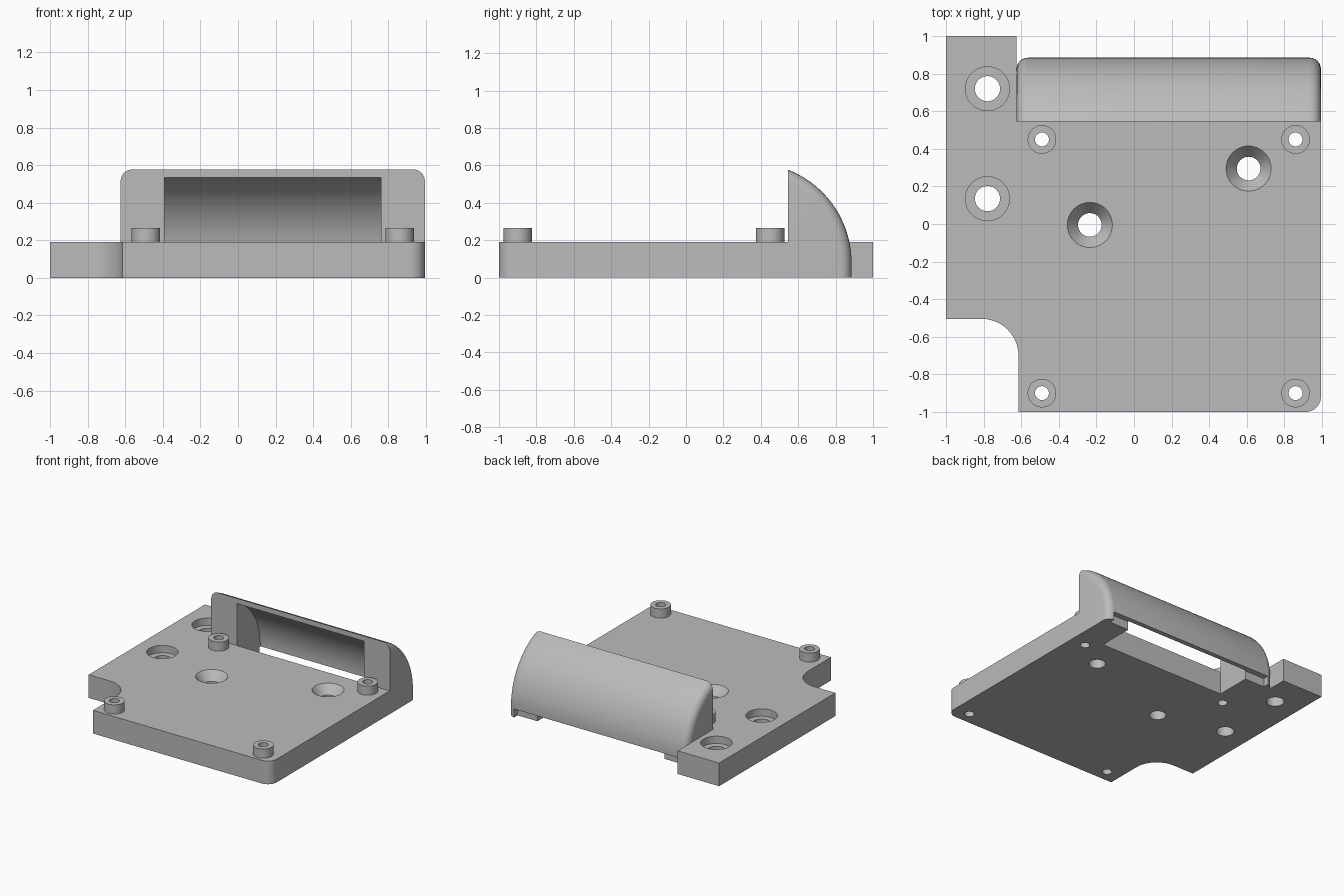
import bpy, bmesh
from math import sin, cos, pi, asin
from mathutils import Vector

cube = bpy.data.objects.get("Cube")
if cube:
    bpy.data.objects.remove(cube, do_unlink=True)

grey = bpy.data.materials.new("light grey")
grey.use_nodes = True
colour = (0.5, 0.5, 0.5, 1)
grey.diffuse_color = colour
grey.node_tree.nodes["Principled BSDF"].inputs["Base Color"].default_value = colour

TOP = 0.19            # plate thickness
LEFT, RIGHT = -0.625, 0.995
HOOD_Y = 0.545        # front plane of the hood


def make(name, bm):
    bmesh.ops.recalc_face_normals(bm, faces=bm.faces)
    mesh = bpy.data.meshes.new(name)
    bm.to_mesh(mesh)
    bm.free()
    mesh.materials.append(grey)
    obj = bpy.data.objects.new(name, mesh)
    bpy.context.collection.objects.link(obj)
    return obj


def prism(points, direction):
    """Extrude a closed outline along a direction."""
    bm = bmesh.new()
    face = bm.faces.new([bm.verts.new(p) for p in points])
    out = bmesh.ops.extrude_face_region(bm, geom=[face], use_keep_orig=True)
    moved = [v for v in out["geom"] if isinstance(v, bmesh.types.BMVert)]
    bmesh.ops.translate(bm, verts=moved, vec=Vector(direction))
    return bm


def cylinder(x, y, z0, z1, r0, r1=None, sides=48):
    bm = bmesh.new()
    bmesh.ops.create_cone(bm, cap_ends=True, segments=sides, radius1=r0,
                          radius2=r0 if r1 is None else r1, depth=z1 - z0)
    bmesh.ops.translate(bm, verts=bm.verts, vec=(x, y, (z0 + z1) / 2))
    return bm


def arc(cx, cy, r, a0, a1, n=12):
    return [(cx + r * cos(a0 + (a1 - a0) * i / n),
             cy + r * sin(a0 + (a1 - a0) * i / n)) for i in range(n + 1)]


def cut(obj, cutters):
    """Subtract each cutter, bake the result and delete the cutters."""
    tools = [make("cutter", bm) for bm in cutters]
    for tool in tools:
        tool.hide_render = True
        mod = obj.modifiers.new("cut", 'BOOLEAN')
        mod.operation, mod.solver, mod.object = 'DIFFERENCE', 'EXACT', tool
    graph = bpy.context.evaluated_depsgraph_get()
    mesh = bpy.data.meshes.new_from_object(obj.evaluated_get(graph))
    obj.modifiers.clear()
    obj.data = mesh
    for tool in tools:
        bpy.data.objects.remove(tool, do_unlink=True)


def smooth(obj):
    bpy.ops.object.select_all(action='DESELECT')
    obj.select_set(True)
    bpy.context.view_layer.objects.active = obj
    bpy.ops.object.shade_smooth_by_angle(angle=pi / 6)


# Base plate with a filleted notch and one rounded corner
outline = [(-1, 1), (-1, -0.505)]
outline += arc(-0.81, -0.7, 0.195, pi / 2, 0)
outline += [(-0.615, -1)]
outline += arc(RIGHT - 0.08, -0.92, 0.08, -pi / 2, 0)
outline += [(RIGHT, HOOD_Y), (LEFT, HOOD_Y), (LEFT, 1)]
plate = make("base_plate", prism([(x, y, 0) for x, y in outline], (0, 0, TOP)))

bosses = [(x, y) for x in (-0.49, 0.86) for y in (-0.9, 0.45)]
holes = [cylinder(x, y, -0.1, 0.4, 0.037) for x, y in bosses]
for x, y in ((-0.78, 0.72), (-0.78, 0.135)):          # counterbored holes
    holes += [cylinder(x, y, -0.1, 0.4, 0.067), cylinder(x, y, TOP - 0.06, 0.4, 0.117)]
for x, y in ((-0.235, -0.005), (0.61, 0.295)):        # countersunk holes
    holes += [cylinder(x, y, -0.1, 0.4, 0.063),
              cylinder(x, y, TOP - 0.07, TOP + 0.01, 0.063, 0.128)]
cut(plate, holes)
smooth(plate)

# Screw bosses
for i, (x, y) in enumerate(bosses):
    boss = make(f"screw_boss_{i + 1}", cylinder(x, y, TOP, 0.265, 0.076))
    cut(boss, [cylinder(x, y, 0, 0.4, 0.037)])
    smooth(boss)

# Curved hood: quarter-round profile along x with rounded ends
CY, CZ, R = 0.352, 0.08, 0.533
top_angle = pi / 2 - asin((HOOD_Y - CY) / R)
profile = [(HOOD_Y, 0), (CY + R, 0)] + arc(CY, CZ, R, 0, top_angle, 24)
bm = prism([(LEFT, y, z) for y, z in profile], (RIGHT - LEFT, 0, 0))
ends = [e for e in bm.edges
        if abs(e.verts[0].co.x - e.verts[1].co.x) < 1e-5
        and any(v.co.y > HOOD_Y + 1e-4 for v in e.verts)
        and any(v.co.z > 1e-4 for v in e.verts)]
bmesh.ops.bevel(bm, geom=ends, offset=0.06, segments=6, profile=0.5,
                affect='EDGES', clamp_overlap=False)
hood = make("curved_hood", bm)

# Hollow through the hood, and a relief under its back edge
inner = 0.494
inner_angle = pi / 2 - asin((0.45 - CY) / inner)
cavity = [(0.45, -0.1), (CY + inner, -0.1)] + arc(CY, CZ, inner, 0, inner_angle, 24)
relief = [(0.838, -0.1), (0.95, -0.1), (0.95, 0.07), (0.838, 0.07)]
cut(hood, [prism([(-0.39, y, z) for y, z in cavity], (1.15, 0, 0)),
           prism([(-0.57, y, z) for y, z in relief], (1.51, 0, 0))])
smooth(hood)
